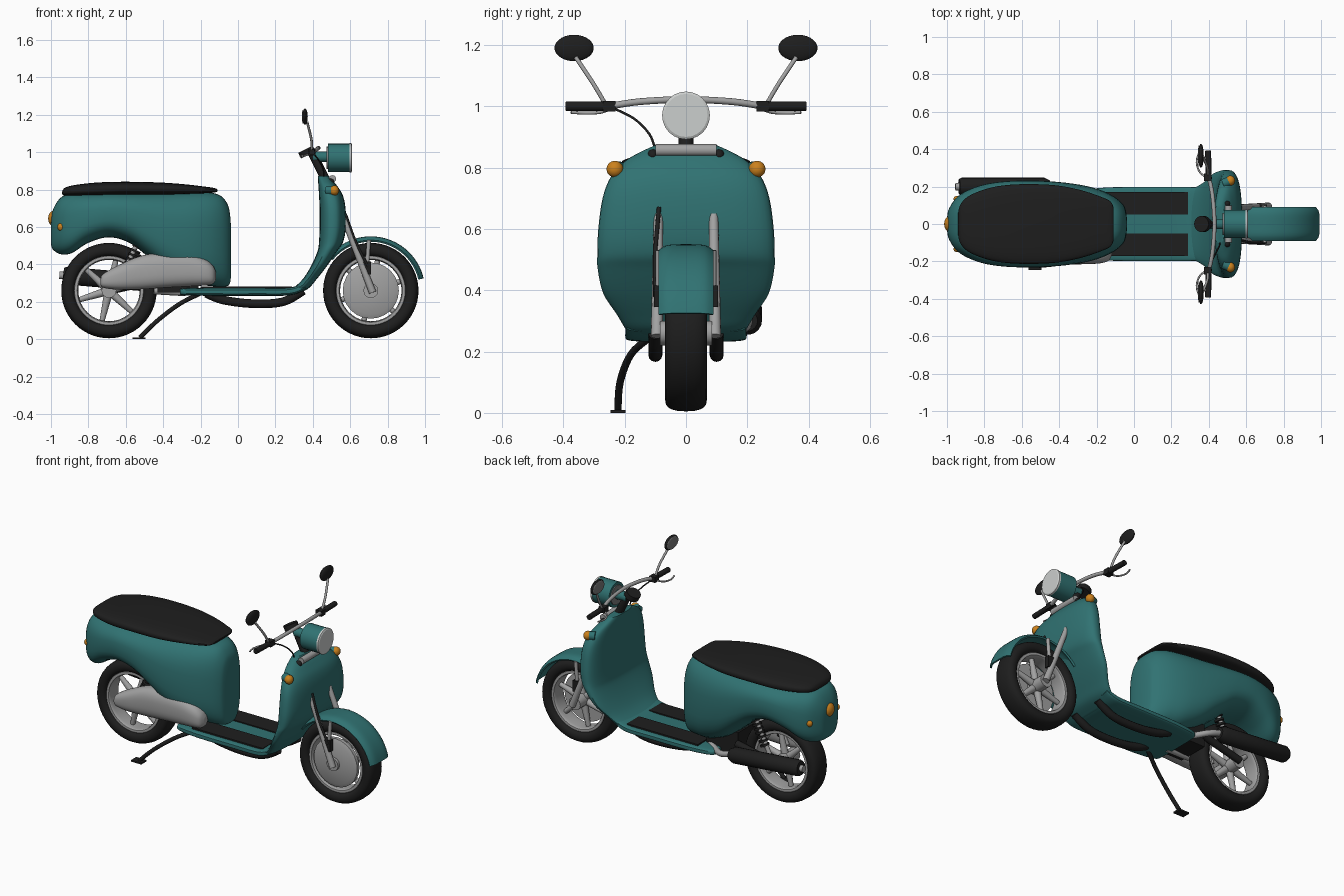
import bpy, bmesh
from math import sin, cos, pi, radians
from mathutils import Vector, Matrix

if "Cube" in bpy.data.objects:
    bpy.data.objects.remove(bpy.data.objects["Cube"])


def material(name, r, g, b):
    m = bpy.data.materials.new(name)
    m.use_nodes = True
    m.diffuse_color = (r, g, b, 1)
    m.node_tree.nodes["Principled BSDF"].inputs["Base Color"].default_value = (r, g, b, 1)
    return m


TEAL = material("teal paint", .03, .17, .17)
BLACK = material("black rubber", .013, .013, .013)
METAL = material("grey metal", .36, .36, .36)
LENS = material("pale lens", .6, .62, .61)
ORANGE = material("orange lens", .6, .22, .012)
GLASS = material("mirror glass", .2, .2, .2)


def finish(name, mesh, mat, angle=35):
    mesh.materials.clear()
    mesh.materials.append(mat)
    ob = bpy.data.objects.new(name, mesh)
    bpy.context.collection.objects.link(ob)
    bpy.ops.object.select_all(action='DESELECT')
    ob.select_set(True)
    bpy.context.view_layer.objects.active = ob
    bpy.ops.object.shade_smooth_by_angle(angle=radians(angle))
    return ob


def from_bmesh(name, bm, mat, angle=35):
    bmesh.ops.recalc_face_normals(bm, faces=bm.faces)
    mesh = bpy.data.meshes.new(name)
    bm.to_mesh(mesh)
    bm.free()
    return finish(name, mesh, mat, angle)


def smooth_path(pts, steps=5):
    """Catmull-Rom interpolation of points of any dimension."""
    p = [pts[0]] + list(pts) + [pts[-1]]
    out = []
    for i in range(1, len(p) - 2):
        for k in range(steps):
            t = k / steps
            out.append(tuple(
                .5 * (2 * b + (c - a) * t + (2 * a - 5 * b + 4 * c - d) * t * t
                      + (3 * b - a - 3 * c + d) * t ** 3)
                for a, b, c, d in zip(*p[i - 1:i + 3])))
    return out + [tuple(pts[-1])]


def loft(name, rings, mat, closed=False, angle=35):
    bm = bmesh.new()
    vs = [[bm.verts.new(p) for p in r] for r in rings]
    n = len(vs[0])
    pairs = list(zip(vs, vs[1:])) + ([(vs[-1], vs[0])] if closed else [])
    for a, b in pairs:
        for i in range(n):
            j = (i + 1) % n
            bm.faces.new((a[i], a[j], b[j], b[i]))
    if not closed:
        bm.faces.new(vs[0])
        bm.faces.new(vs[-1])
    return from_bmesh(name, bm, mat, angle)


def oval(e, n=40):
    """Unit superellipse of exponent e."""
    def f(c):
        return abs(c) ** (2 / e) * (1 if c > 0 else -1)
    return [(f(cos(2 * pi * i / n)), f(sin(2 * pi * i / n))) for i in range(n)]


def loft_x(name, stations, mat, e, y=0):
    """Stations are x, half width, bottom z, top z."""
    rings = [[(x, y + w * u, (b + t) / 2 + (t - b) / 2 * v) for u, v in oval(e)]
             for x, w, b, t in smooth_path(stations)]
    return loft(name, rings, mat)


def tube(name, pts, r, mat, radii=None, res=4):
    cu = bpy.data.curves.new(name, 'CURVE')
    cu.dimensions, cu.bevel_depth, cu.bevel_resolution = '3D', r, res
    cu.use_fill_caps = True
    pts = [tuple(p) + ((radii[i] if radii else 1),) for i, p in enumerate(pts)]
    pts = smooth_path(pts) if len(pts) > 2 and not radii else pts
    sp = cu.splines.new('POLY')
    sp.points.add(len(pts) - 1)
    for q, p in zip(sp.points, pts):
        q.co, q.radius = (*p[:3], 1), p[3]
    tmp = bpy.data.objects.new(name, cu)
    mesh = bpy.data.meshes.new_from_object(tmp)
    bpy.data.objects.remove(tmp)
    return finish(name, mesh, mat)


def ball(name, c, s, mat):
    bm = bmesh.new()
    bmesh.ops.create_uvsphere(bm, u_segments=24, v_segments=14, radius=1,
                              matrix=Matrix.Translation(c) @ Matrix.Diagonal((*s, 1)))
    return from_bmesh(name, bm, mat)


def box(name, c, s, mat):
    bm = bmesh.new()
    bmesh.ops.create_cube(bm, size=1, matrix=Matrix.Translation(c) @ Matrix.Diagonal((*s, 1)))
    return from_bmesh(name, bm, mat)


def ring(name, cx, r, hr, hy, mat, e, seg=56):
    """Ring around the wheel axle."""
    rings = []
    for k in range(seg):
        a = 2 * pi * k / seg
        rings.append([(cx + (r + hr * u) * cos(a), hy * v, .26 + (r + hr * u) * sin(a))
                      for u, v in oval(e, 20)])
    loft(name, rings, mat, closed=True)


# Wheels
for name, cx in (("front", .71), ("rear", -.69)):
    ring(name + "_tyre", cx, .217, .038, .068, BLACK, 2.6)
    ring(name + "_rim", cx, .177, .013, .05, METAL, 4)
    tube(name + "_hub", [(cx, -.085, .26), (cx, .085, .26)], .04, METAL)
    for k in range(6):
        a = pi / 3 * k + .3
        d = Vector((cos(a), 0, sin(a)))
        c = Vector((cx, 0, .26))
        tube(name + "_spoke", [c + d * .03, c + d * .17], .017, METAL, radii=(1.3, .8))
tube("front_drum_cover", [(.71, y, .26) for y in (-.03, -.052, -.062, -.068)], .15, METAL,
     radii=(1, 1, .85, .3), res=10)

# Front fender
rings = []
for k in range(29):
    a = radians(13 + 128 * k / 28)
    sec = [(.29 - .02 * abs(t / 6) ** 5, .09 * t / 6) for t in range(-6, 7)]
    sec += [(r - .009, y * .93) for r, y in reversed(sec)]
    rings.append([(.71 + r * cos(a), y, .26 + r * sin(a)) for r, y in sec])
loft("front_fender", rings, TEAL)

# Rear body and seat
loft_x("rear_body", [
    (-1.0, .03, .51, .62), (-.99, .08, .48, .69), (-.95, .14, .455, .755), (-.89, .18, .46, .78),
    (-.8, .212, .515, .785), (-.69, .228, .545, .79), (-.58, .232, .515, .79),
    (-.48, .23, .44, .79), (-.36, .22, .345, .79), (-.24, .2, .295, .79), (-.15, .17, .285, .785),
    (-.09, .135, .28, .765), (-.055, .1, .285, .72), (-.043, .07, .3, .67), (-.038, .03, .33, .61)],
    TEAL, 2.9)
loft_x("seat", [
    (-.94, .06, .775, .79), (-.925, .11, .768, .81), (-.87, .157, .765, .825),
    (-.75, .198, .765, .838), (-.6, .213, .77, .842), (-.42, .207, .77, .838),
    (-.28, .18, .775, .828), (-.17, .143, .78, .815), (-.125, .12, .785, .808),
    (-.11, .09, .79, .8)], BLACK, 3)

# Floorboard, mats and underside rails
loft_x("floorboard", [
    (-.31, .14, .24, .265), (-.29, .175, .235, .272), (-.15, .195, .232, .275),
    (.1, .198, .232, .275), (.28, .198, .235, .277), (.36, .195, .265, .31)], TEAL, 5)
for s in (-1, 1):
    box("floor_mat", (.045, s * .11, .277), (.49, .12, .009), BLACK)
    tube("underside_rail", [(-.17, s * .1, .245), (-.08, s * .1, .21), (.08, s * .1, .19),
                            (.24, s * .1, .2), (.35, s * .1, .26)], .023, BLACK)

# Leg shield: z, back x, front x, half width
shield = smooth_path([
    (.24, .24, .31, .17), (.27, .29, .375, .195), (.32, .345, .42, .225), (.39, .39, .475, .27),
    (.47, .425, .53, .288), (.52, .433, .562, .289), (.6, .436, .577, .286), (.7, .436, .575, .272),
    (.77, .433, .56, .245), (.82, .43, .53, .2), (.85, .428, .505, .15), (.873, .428, .485, .1)])
loft("leg_shield", [[((a + b) / 2 + (b - a) / 2 * u, w * v, z) for u, v in oval(2.7)]
                    for z, a, b, w in shield], TEAL)

# Steering column, headlight and gauge
tube("steering_column", [(.48, 0, .83), (.39, 0, 1.01)], .024, BLACK)
tube("headlight_mount", [(.4, 0, .975), (.49, 0, .975)], .028, TEAL)
tube("headlight_shell", [(.48, 0, .97), (.603, 0, .97)], .076, TEAL, res=10)
tube("headlight_lens", [(.595, 0, .97), (.606, 0, .97), (.61, 0, .97)], .078, LENS,
     radii=(1, 1, .9), res=10)
tube("headlight_back", [(.474, 0, .97), (.481, 0, .97)], .06, GLASS, res=8)
tube("gauge", [(.375, 0, .985), (.36, 0, 1.015)], .043, BLACK, res=8)
tube("front_trim_bar", [(.505, s * .1, .857) for s in (-1, 1)], .02, METAL)
tube("handlebar", [(.4, -.25, 1.0), (.42, -.15, 1.015), (.43, 0, 1.022), (.42, .15, 1.015),
                   (.4, .25, 1.0)], .011, METAL)

# Paired parts: controls, mirrors, indicators and forks
for s in (-1, 1):
    tube("grip", [(.4, s * .24, 1), (.396, s * .392, 1)], .016, BLACK)
    box("switch_block", (.395, s * .25, 1), (.04, .04, .034), BLACK)
    tube("brake_lever", [(.385, s * .25, .99), (.35, s * .28, .98), (.335, s * .33, .978),
                         (.345, s * .375, .98)], .005, METAL)
    tube("mirror_stem", [(.395, s * .265, 1.01), (.392, s * .3, 1.07), (.37, s * .36, 1.16)],
         .007, METAL)
    ball("mirror_shell", (.358, s * .365, 1.19), (.015, .064, .043), BLACK)
    ball("mirror_face", (.347, s * .365, 1.19), (.005, .056, .037), GLASS)
    tube("indicator_housing", [(.475, s * .215, .795), (.513, s * .23, .795)], .025, TEAL)
    ball("indicator_lens", (.515, s * .232, .795), (.025, .027, .027), ORANGE)
    ball("trim_clip", (.49, s * .108, .84), (.025, .018, .02), BLACK)
    tube("fork_leg", [(.72, s * .095, .25), (.565, s * .09, .645)], .018, METAL, radii=(1.1, .85))
    box("fork_clamp", (.69, s * .09, .38), (.04, .03, .07), BLACK)
    tube("fender_stay", [(.69, s * .088, .4), (.7, s * .088, .53)], .011, METAL)
    tube("rear_indicator_base", [(-.925, s * .11, .6), (-.942, s * .132, .6)], .024, BLACK)
    ball("rear_indicator_lens", (-.945, s * .134, .6), (.02, .017, .021), ORANGE)
    tube("rear_shock", [(-.53, s * .085, .53), (-.64, s * .085, .3)], .013, METAL)
    for k in range(7):
        c = Vector((-.535 - .011 * k, s * .085, .5 - .023 * k))
        tube("shock_coil", [c, c + Vector((-.005, 0, -.011))], .028, BLACK)
tube("brake_cable", [(.7, -.1, .38), (.63, -.1, .52), (.575, -.088, .67)], .007, BLACK)
tube("control_cable", [(.4, -.24, .995), (.43, -.17, .96), (.455, -.12, .91), (.46, -.1, .86)],
     .004, BLACK)
ball("tail_light", (-.985, 0, .645), (.03, .042, .042), ORANGE)

# Engine, drive cover and exhaust
loft_x("drive_cover", [
    (-.735, .02, .29, .325), (-.72, .04, .275, .35), (-.64, .055, .265, .395),
    (-.52, .06, .267, .445), (-.4, .065, .275, .462), (-.27, .065, .282, .458),
    (-.18, .06, .287, .43), (-.135, .045, .295, .395), (-.118, .015, .32, .36)],
    METAL, 2.6, y=-.15)
box("engine_block", (-.32, 0, .32), (.22, .2, .14), BLACK)
tube("swing_arm", [(-.69, .095, .26), (-.42, .1, .32)], .022, BLACK)
tube("engine_mount", [(-.45, -.06, .26), (-.28, -.05, .25)], .02, METAL)
tube("exhaust_pipe", [(-.46, .2, .305), (-.38, .19, .28), (-.3, .13, .26), (-.22, .08, .27)],
     .018, METAL)
tube("muffler", [(-.45, .2, .3), (-.48, .2, .302), (-.92, .2, .34), (-.935, .2, .342)], .048, BLACK,
     radii=(.7, 1, 1, .85), res=7)
tube("muffler_tip", [(-.92, .2, .34), (-.955, .2, .342)], .02, METAL)

# Side stand
tube("side_stand", [(-.2, -.12, .245), (-.31, -.18, .19), (-.43, -.215, .1), (-.525, -.222, .008)],
     .012, BLACK)
box("side_stand_foot", (-.53, -.222, .005), (.07, .05, .01), BLACK)
